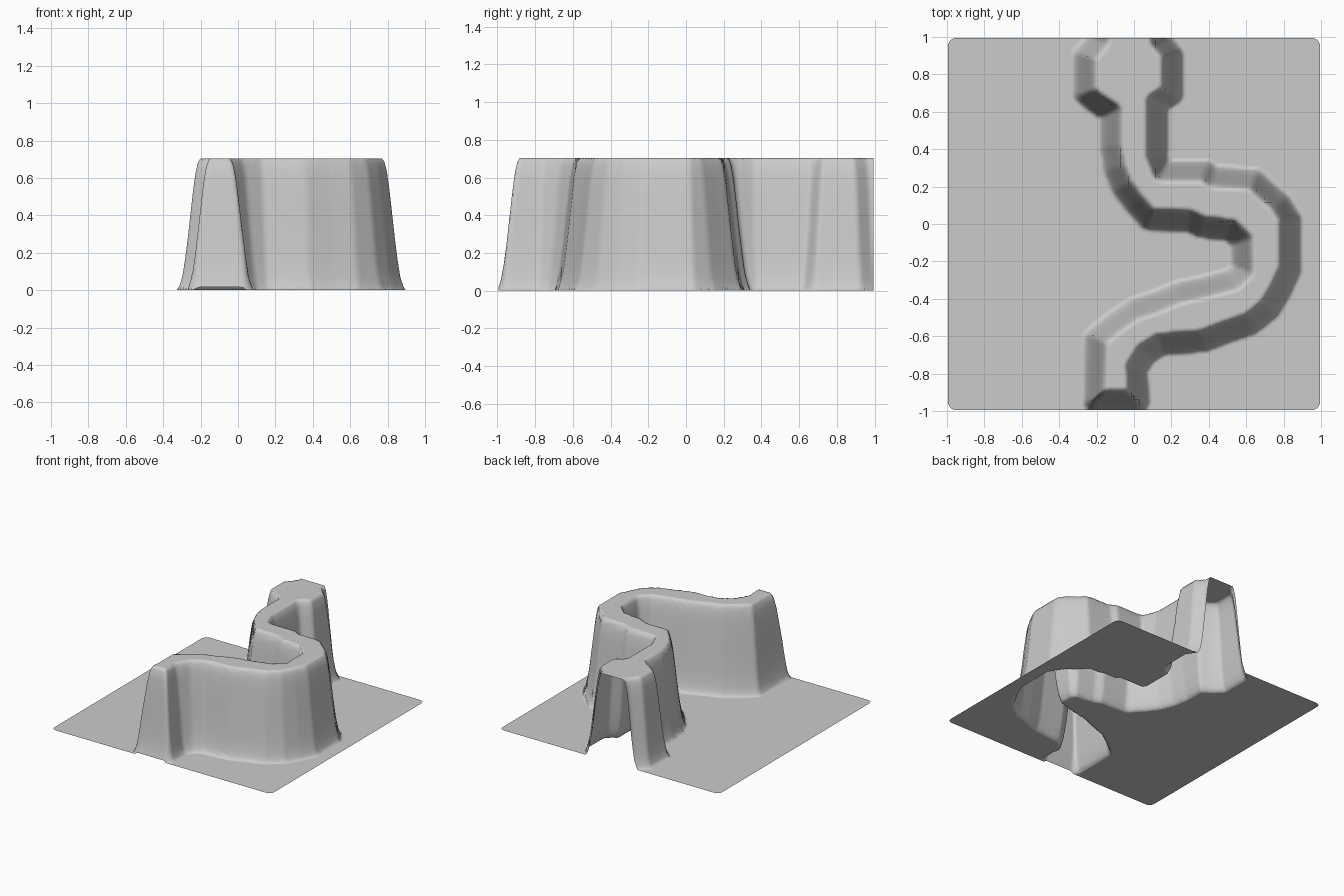
import bpy, bmesh
from mathutils import Vector

if "Cube" in bpy.data.objects:
    bpy.data.objects.remove(bpy.data.objects["Cube"])

# Half-height outline of the winding ridge (left bank, foot, right bank)
OUTLINE = [Vector(p) for p in [
    (-.19, 1.2), (-.19, .98), (-.26, .9), (-.26, .7), (-.2, .65), (-.12, .6), (-.12, .42),
    (-.1, .3), (-.06, .2), (0, .12), (.08, .03), (.3, .02), (.36, -.01), (.52, -.03),
    (.58, -.09), (.585, -.25), (.53, -.3), (.38, -.34), (.24, -.37), (.12, -.42),
    (0, -.46), (-.1, -.53), (-.2, -.61), (-.21, -.94), (.02, -.94), (.01, -.77),
    (.06, -.69), (.14, -.64), (.37, -.62), (.5, -.57), (.62, -.53), (.72, -.45),
    (.78, -.35), (.83, -.24), (.83, .03), (.78, .11), (.7, .18), (.64, .235),
    (.42, .25), (.38, .28), (.15, .28), (.12, .36), (.12, .65), (.2, .7),
    (.2, .91), (.14, .98), (.14, 1.2)]]
# Bank profile: signed distance inside the outline, height
PROFILE = [(-.06, 0), (-.035, .08), (-.015, .22), (.025, .58), (.04, .67), (.055, .705)]
N = 140
HALF = .99
CORNER = .04


def signed_distance(p):
    best, inside = 9.0, False
    for a, b in zip(OUTLINE, OUTLINE[1:] + OUTLINE[:1]):
        e = b - a
        t = max(0, min(1, (p - a).dot(e) / e.dot(e)))
        best = min(best, (p - a - e * t).length)
        if (a.y > p.y) != (b.y > p.y) and p.x < a.x + e.x * (p.y - a.y) / e.y:
            inside = not inside
    return best if inside else -best


def height(d):
    if d <= PROFILE[0][0]:
        return 0
    for (d0, z0), (d1, z1) in zip(PROFILE, PROFILE[1:]):
        if d <= d1:
            return z0 + (z1 - z0) * (d - d0) / (d1 - d0)
    return PROFILE[-1][1]


# Open terrain sheet raised into the ridge
bm = bmesh.new()
bmesh.ops.create_grid(bm, x_segments=N, y_segments=N, size=HALF + .005)
for v in bm.verts:
    v.co.z = height(signed_distance(v.co.xy))
    # Rounded sheet corners
    core = Vector([max(-HALF + CORNER, min(HALF - CORNER, c)) for c in v.co.xy])
    off = v.co.xy - core
    if off.length > CORNER and off.x and off.y:
        v.co.xy = core + off.normalized() * max(abs(off.x), abs(off.y))
mesh = bpy.data.meshes.new("terrain_ridge")
bm.to_mesh(mesh)
bm.free()
terrain = bpy.data.objects.new("terrain_ridge", mesh)
bpy.context.collection.objects.link(terrain)
mesh.shade_smooth()
